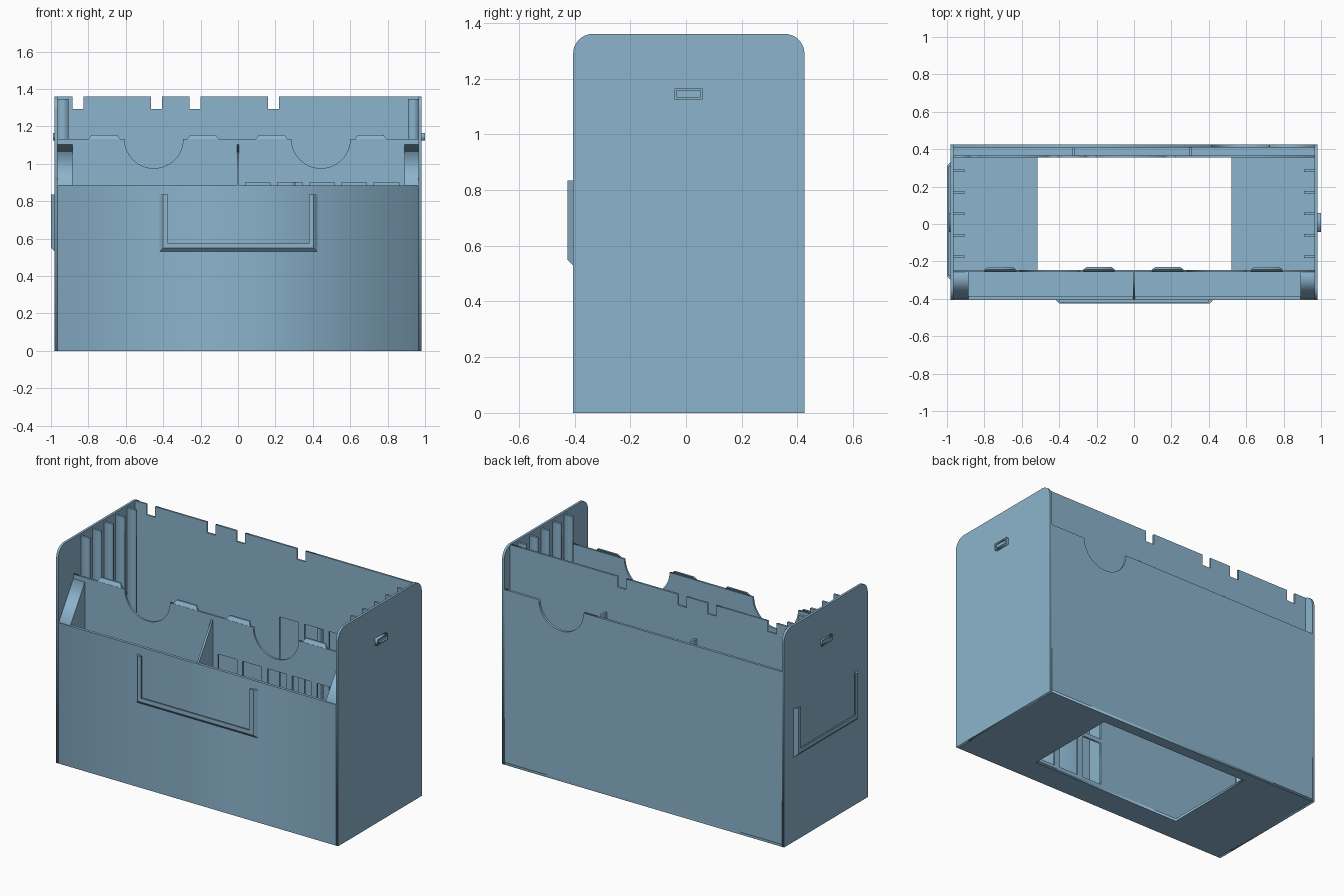
import bpy, bmesh, math
from mathutils import Matrix

if "Cube" in bpy.data.objects:
    bpy.data.objects.remove(bpy.data.objects["Cube"])

mat = bpy.data.materials.new("dusty_blue")
mat.diffuse_color = (0.262, 0.456, 0.61, 1)
mat.use_nodes = True
mat.node_tree.nodes["Principled BSDF"].inputs["Base Color"].default_value = mat.diffuse_color


def add_mesh(name, me):
    me.materials.clear()
    me.materials.append(mat)
    ob = bpy.data.objects.new(name, me)
    bpy.context.collection.objects.link(ob)
    return ob


def plate(name, loops, axis, lo, hi):
    """Flat sheet: filled outline (later loops are holes), thick from lo to hi on an axis."""
    cu = bpy.data.curves.new(name, 'CURVE')
    cu.dimensions, cu.fill_mode, cu.extrude = '2D', 'BOTH', (hi - lo) / 2
    for pts in loops:
        sp = cu.splines.new('POLY')
        sp.points.add(len(pts) - 1)
        for p, (u, v) in zip(sp.points, pts):
            p.co = (u, v, 0, 1)
        sp.use_cyclic_u = True
    tmp = bpy.data.objects.new(name + "_outline", cu)
    bpy.context.collection.objects.link(tmp)
    me = bpy.data.meshes.new_from_object(tmp.evaluated_get(bpy.context.evaluated_depsgraph_get()))
    bpy.data.objects.remove(tmp)
    mid = (lo + hi) / 2
    # columns give the world directions of outline u, outline v and thickness
    m = {'x': Matrix(((0, 0, 1, mid), (1, 0, 0, 0), (0, 1, 0, 0), (0, 0, 0, 1))),
         'y': Matrix(((1, 0, 0, 0), (0, 0, -1, mid), (0, 1, 0, 0), (0, 0, 0, 1))),
         'z': Matrix.Translation((0, 0, mid))}[axis]
    me.transform(m)
    return add_mesh(name, me)


def rect(u0, u1, v0, v1):
    return [(u0, v0), (u1, v0), (u1, v1), (u0, v1)]


def arc(cx, cz, r, a0, a1, n):
    return [(cx + r * math.cos(math.radians(a0 + (a1 - a0) * i / n)),
             cz + r * math.sin(math.radians(a0 + (a1 - a0) * i / n))) for i in range(n + 1)]


def box(name, x0, x1, y0, y1, z0, z1):
    return plate(name, [rect(x0, x1, y0, y1)], 'z', z0, z1)


X, F, B, TOP = 0.98, -0.405, 0.425, 1.36      # half width, front, back, height
IN = X - 0.015                               # inner face of the side walls

# Floor with its large opening
plate("floor", [rect(-IN, IN, F, B), rect(-0.515, 0.52, -0.245, 0.355)], 'z', 0, 0.015)

# Side walls with rounded top corners
side = [(F, 0), (B, 0)] + arc(B - 0.07, TOP - 0.07, 0.07, 0, 90, 10) \
    + arc(F + 0.07, TOP - 0.07, 0.07, 90, 180, 10)
plate("side_wall_left", [side], 'x', -X, -IN)
plate("side_wall_right", [side], 'x', IN, X)

# Low front wall
box("front_wall", -IN, IN, F, F + 0.018, 0.015, 0.885)

# Outer back wall with a thumb cutout
outer = [(-IN, 0.015), (IN, 0.015), (IN, 1.10)] + arc(0.57, 1.10, 0.155, 0, -180, 24) + [(-IN, 1.10)]
plate("outer_back_wall", [outer], 'y', B - 0.016, B)

# Window grid shared by the inner back wall and the partition
windows = [rect(0.04 + 0.172 * i, 0.172 + 0.172 * i, z, z + 0.27)
           for i in range(5) for z in (0.035, 0.332, 0.63)]

# Inner back wall with notches in its top edge
inner = [(-IN, 0.015), (IN, 0.015), (IN, TOP)]
for x in (0.19, -0.23, -0.435, -0.855):
    inner += [(x + 0.03, TOP), (x + 0.03, 1.293), (x - 0.03, 1.293), (x - 0.03, TOP)]
inner += [(-IN, TOP)]
plate("inner_back_wall", [inner] + windows, 'y', 0.355, 0.367)

# Dividers in the back pocket
for i, x in enumerate((-0.325, 0.3)):
    box(f"back_pocket_divider_{i}", x - 0.007, x + 0.007, 0.366, B - 0.015, 0.015, 1.115)

# Front partition with two thumb cutouts
PT = 1.133
part = [(-IN, 0.015), (IN, 0.015), (IN, PT)] + arc(0.443, PT, 0.157, 0, -180, 28) \
    + arc(-0.45, PT, 0.157, 0, -180, 28) + [(-IN, PT)]
plate("partition", [part] + windows, 'y', -0.257, -0.245)

# Index tabs on the partition, leaning backwards
for i, x in enumerate((-0.715, -0.187, 0.18, 0.71)):
    tab = plate(f"index_tab_{i}", [[(x - 0.085, PT - 0.002), (x + 0.085, PT - 0.002),
                                    (x + 0.068, 1.155), (x - 0.068, 1.155)]], 'y', -0.257, -0.245)
    for v in tab.data.vertices:
        if v.co.z > 1.15:
            v.co.y += 0.014

# Sloped end blocks and the middle gusset of the front pocket
wedge = [(F + 0.005, 0.015), (-0.25, 0.015), (-0.25, 1.115), (F + 0.005, 0.885)]
plate("pocket_end_left", [wedge], 'x', -IN, -0.885)
plate("pocket_end_right", [wedge], 'x', 0.89, IN)
plate("pocket_gusset", [wedge], 'x', -0.006, 0.006)

# Guide ribs on both side walls
for i in range(5):
    y = -0.175 + 0.115 * i
    box(f"guide_rib_left_{i}", -IN, -0.907, y - 0.007, y + 0.007, 0.015, 1.345)
    box(f"guide_rib_right_{i}", 0.91, IN, y - 0.007, y + 0.007, 0.015, 1.345)


def label_frame(name, half, place):
    """U-shaped rail with a chamfered outside and an overhanging lip."""
    bm = bmesh.new()
    section = [(0, 0), (0.02, 0.02), (0.045, 0.02), (0.045, 0.011), (0.025, 0.011), (0.025, 0)]
    rings = []
    for sx, low in ((-1, 0), (-1, 1), (1, 1), (1, 0)):
        rings.append([bm.verts.new((sx * (half - d), -h, 0.53 + d if low else 0.835))
                      for d, h in section])
    n = len(section)
    for a, b in zip(rings, rings[1:]):
        for i in range(n):
            j = (i + 1) % n
            bm.faces.new((a[i], a[j], b[j], b[i]))
    bm.faces.new(rings[0])
    bm.faces.new(rings[-1])
    bmesh.ops.recalc_face_normals(bm, faces=bm.faces)
    me = bpy.data.meshes.new(name)
    bm.to_mesh(me)
    bm.free()
    me.transform(place)
    add_mesh(name, me)


# Label holders on the front and on the left side
label_frame("label_frame_front", 0.422, Matrix.Translation((0.002, F, 0)))
label_frame("label_frame_left", 0.315,
            Matrix.Translation((-X, 0.015, 0)) @ Matrix.Rotation(-math.pi / 2, 4, 'Z'))

# Small catches on both sides, with a recessed centre
for name, lo, hi, base_lo, base_hi in (("left", -0.99, -X, -0.984, -X), ("right", X, 1.0, X, 0.99)):
    plate(f"catch_{name}", [rect(-0.042, 0.06, 1.125, 1.165), rect(-0.034, 0.052, 1.133, 1.157)],
          'x', lo, hi)
    plate(f"catch_{name}_base", [rect(-0.036, 0.054, 1.131, 1.159)], 'x', base_lo, base_hi)
